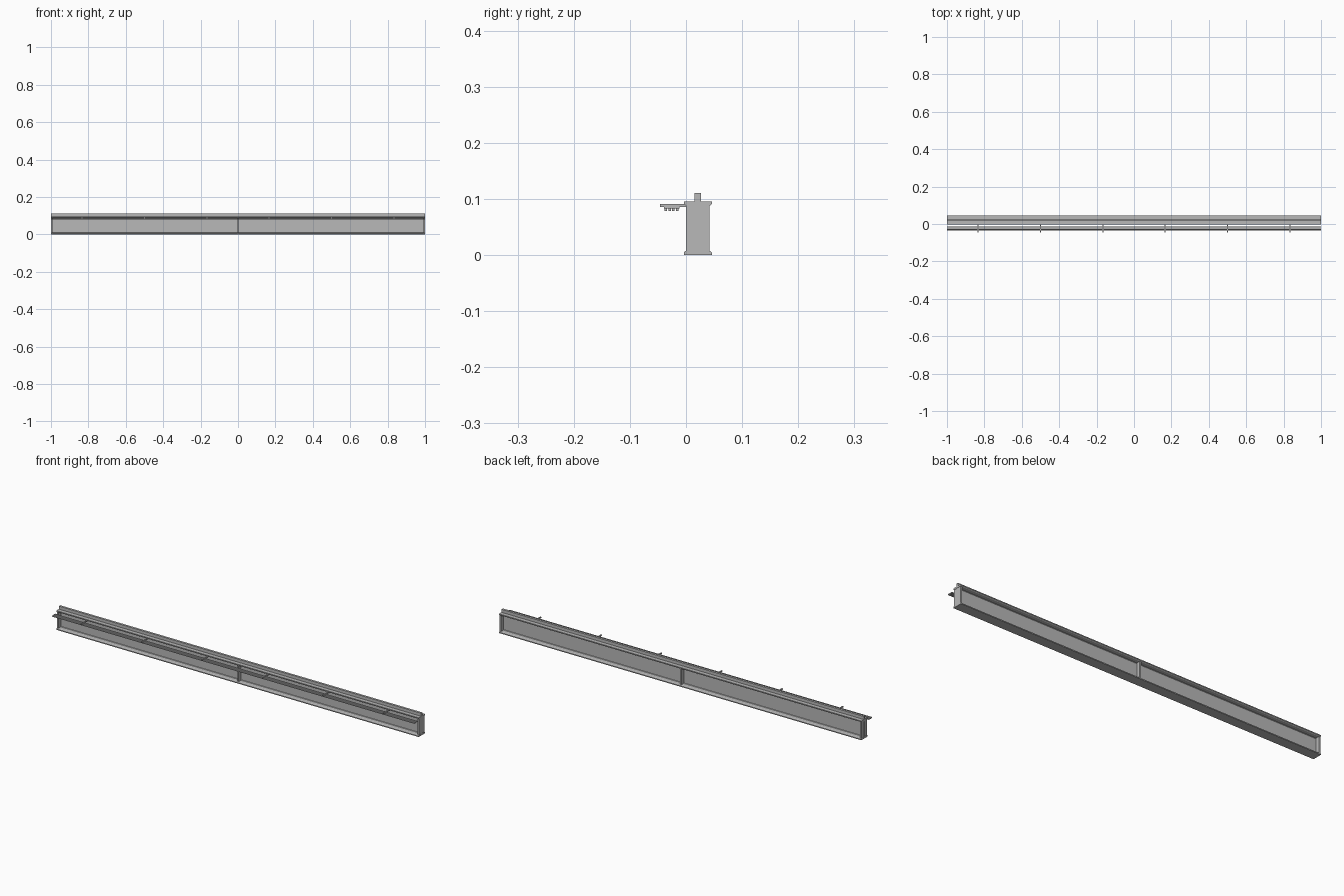
import bpy
import bmesh

cube = bpy.data.objects.get("Cube")
if cube:
    bpy.data.objects.remove(cube, do_unlink=True)

steel = bpy.data.materials.new("steel_grey")
steel.use_nodes = True
GREY = (0.48, 0.48, 0.48, 1)
steel.diffuse_color = GREY
steel.node_tree.nodes["Principled BSDF"].inputs["Base Color"].default_value = GREY


def extrude_x(name, profile, x0, x1):
    """Extrude a closed (y, z) profile from x0 to x1."""
    bm = bmesh.new()
    face = bm.faces.new([bm.verts.new((x0, y, z)) for y, z in profile])
    geom = bmesh.ops.extrude_face_region(bm, geom=[face])["geom"]
    moved = [v for v in geom if isinstance(v, bmesh.types.BMVert)]
    bmesh.ops.translate(bm, verts=moved, vec=(x1 - x0, 0, 0))
    bmesh.ops.recalc_face_normals(bm, faces=bm.faces)
    mesh = bpy.data.meshes.new(name)
    bm.to_mesh(mesh)
    bm.free()
    mesh.materials.append(steel)
    obj = bpy.data.objects.new(name, mesh)
    bpy.context.collection.objects.link(obj)
    return obj


def box(name, x0, x1, y0, y1, z0, z1):
    return extrude_x(name, [(y0, z0), (y1, z0), (y1, z1), (y0, z1)], x0, x1)


MID, HEIGHT = 0.021, 0.096
HALF_FLANGE, HALF_WEB, HALF_PLATE = 0.025, 0.002, 0.021

# I-beam with tapered flanges: one quarter outline, mirrored twice
quarter = [(HALF_FLANGE, 0), (HALF_FLANGE, 0.005), (HALF_PLATE, 0.008),
           (HALF_WEB + 0.002, 0.009), (HALF_WEB, 0.011)]
right = quarter + [(y, HEIGHT - z) for y, z in reversed(quarter)]
left = [(-y, z) for y, z in reversed(right)]
extrude_x("girder", [(MID + y, z) for y, z in right + left], -1, 1)

# Rail along the top
box("rail", -1, 1, MID - 0.0055, MID + 0.0055, HEIGHT, 0.111)

# Web stiffeners on both sides, at the ends and the middle
for i, x in enumerate((-0.995, 0, 0.995)):
    for side, sign in (("front", -1), ("back", 1)):
        y0, y1 = sorted((MID, MID + sign * HALF_PLATE))
        box(f"stiffener_{side}_{i}", x - 0.004, x + 0.004, y0, y1, 0.006, 0.09)

# Brackets carrying the conductor bars
for i in range(6):
    x = (i - 2.5) / 3
    box(f"bracket_{i}", x - 0.003, x + 0.003, -0.046, MID, 0.086, 0.091)
    box(f"hanger_{i}", x - 0.003, x + 0.003, -0.039, -0.0115, 0.083, 0.086)

# Parallel conductor bars
for i in range(4):
    y = -0.036 + i * 0.0068
    box(f"conductor_bar_{i}", -1, 1, y - 0.0022, y + 0.0022, 0.079, 0.084)
